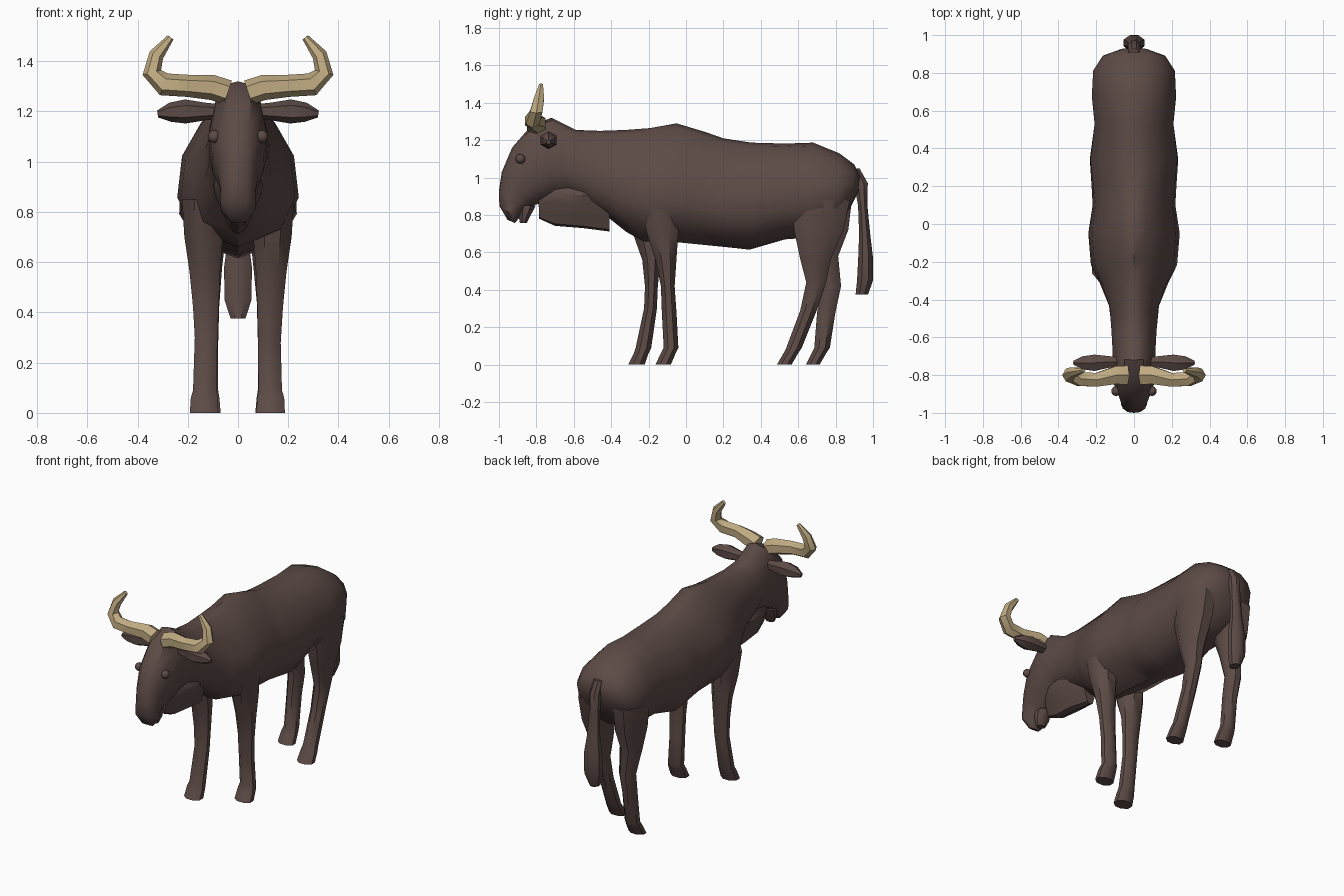
import bpy, bmesh, math
from mathutils import Vector


def material(name, rgb):
    m = bpy.data.materials.new(name)
    m.diffuse_color = (*rgb, 1)
    return m


HIDE = material("dark brown hide", (0.108, 0.070, 0.061))
HORN = material("tan horn", (0.52, 0.40, 0.22))


def skin(name, rings, mat, angle=42):
    """Join equal-length rings of points into a capped, shaded mesh."""
    bm = bmesh.new()
    loops = [[bm.verts.new(p) for p in r] for r in rings]
    n = len(loops[0])
    for a, b in zip(loops, loops[1:]):
        for i in range(n):
            j = (i + 1) % n
            bm.faces.new((a[i], a[j], b[j], b[i]))
    bm.faces.new(loops[0])
    bm.faces.new(loops[-1])
    bmesh.ops.recalc_face_normals(bm, faces=bm.faces)
    me = bpy.data.meshes.new(name)
    bm.to_mesh(me)
    bm.free()
    me.materials.append(mat)
    ob = bpy.data.objects.new(name, me)
    bpy.context.collection.objects.link(ob)
    bpy.ops.object.select_all(action='DESELECT')
    ob.select_set(True)
    bpy.context.view_layer.objects.active = ob
    bpy.ops.object.shade_smooth_by_angle(angle=math.radians(angle))
    return ob


# half cross-sections: (fraction from top to bottom, fraction of half width)
LEAN = [(0, 0), (.04, .26), (.22, .62), (.42, .92), (.68, 1), (.88, .75), (1, 0)]
ROUND = [(0, 0), (.03, .48), (.2, .84), (.44, 1), (.7, .95), (.92, .6), (1, 0)]
WEDGE = [(0, 0), (.02, .8), (.2, 1), (.4, .9), (.7, .6), (.95, .35), (1, 0)]


def section(ty, tz, by, bz, hw, k=0.0, pa=LEAN, pb=ROUND):
    """Mirrored ring between a top and a bottom point; k blends the profiles."""
    half = []
    for (t0, w0), (t1, w1) in zip(pa, pb):
        t, w = t0 + (t1 - t0) * k, (w0 + (w1 - w0) * k) * hw
        half.append((w, ty + (by - ty) * t, tz + (bz - tz) * t))
    return half + [(-x, y, z) for x, y, z in half[-2:0:-1]]


def tube(name, pts, u, mat=HIDE, v=None, n=8, angle=42):
    """Tube through (x, y, z, radius along u, radius across); v fixes ring planes."""
    u = Vector(u)
    cs = [Vector(p[:3]) for p in pts]
    rings = []
    for i, p in enumerate(pts):
        tan = (cs[min(i + 1, len(cs) - 1)] - cs[max(i - 1, 0)]).normalized()
        w = Vector(v) if v else tan.cross(u).normalized()
        rings.append([cs[i] + u * p[3] * math.cos(2 * math.pi * (j + .5) / n)
                      + w * p[4] * math.sin(2 * math.pi * (j + .5) / n) for j in range(n)])
    return skin(name, rings, mat, angle)


# body, neck and head in one skin, muzzle to rump
body = [
    (-.955, .775, -.915, .757, .035, 1),
    (-.998, .85, -.895, .78, .07, 1),
    (-1.0, .93, -.86, .83, .07, 1),
    (-.985, 1.03, -.82, .85, .08, 1),
    (-.93, 1.16, -.76, .87, .105, .9),
    (-.83, 1.275, -.68, .90, .118, .8),
    (-.72, 1.32, -.62, .90, .115, .8),
    (-.59, 1.255, -.54, .86, .122, .7),
    (-.46, 1.25, -.42, .79, .135, .4),
    (-.32, 1.255, -.32, .71, .18, .2),
    (-.19, 1.265, -.23, .66, .228, 0),
    (-.05, 1.29, -.05, .655, .242, 0),
    (.10, 1.245, .10, .64, .22, .1),
    (.20, 1.21, .20, .63, .228, .3),
    (.35, 1.187, .34, .615, .24, .5),
    (.53, 1.182, .53, .67, .215, .6),
    (.68, 1.187, .67, .68, .23, .6),
    (.82, 1.13, .80, .72, .22, .8),
    (.90, 1.07, .88, .84, .165, 1),
    (.93, 1.01, .92, .92, .07, 1),
]
skin("body_and_head", [section(*r) for r in body], HIDE)

# hanging throat flap
flap = [(-.79, .92, -.785, .78, .04), (-.70, .96, -.70, .742, .085),
        (-.55, .95, -.55, .73, .10), (-.41, .92, -.41, .712, .06)]
skin("dewlap", [section(*r, 0, WEDGE) for r in flap], HIDE, 30)

# lower lip
tube("chin", [(0, -.85, .85, .05, .05), (0, -.862, .80, .05, .035),
              (0, -.87, .757, .03, .02)], (1, 0, 0), v=(0, 1, 0))


# legs: rows of front edge y, back edge y, z, x, half width
def leg(name, side, rows):
    pts = [(side * x, (a + b) / 2, z, w * 1.06, (b - a) / 2 * 1.06) for a, b, z, x, w in rows]
    tube(name, pts, (1, 0, 0), v=(0, 1, 0))


leg("front_leg_right", 1, [
    (-.25, -.03, .85, .14, .085), (-.21, -.04, .70, .137, .078), (-.165, -.05, .56, .132, .062),
    (-.135, -.06, .42, .128, .052), (-.13, -.05, .28, .125, .046), (-.12, -.04, .09, .128, .048),
    (-.135, -.055, .06, .13, .055), (-.165, -.08, 0, .13, .058)])
leg("front_leg_left", -1, [
    (-.32, -.12, .85, .14, .085), (-.285, -.12, .70, .137, .078), (-.235, -.135, .56, .132, .062),
    (-.22, -.15, .42, .128, .052), (-.225, -.155, .30, .127, .046), (-.27, -.185, .09, .132, .048),
    (-.28, -.20, .06, .134, .055), (-.31, -.22, 0, .135, .058)])
leg("hind_leg_right", 1, [
    (.56, .88, .88, .13, .09), (.575, .845, .72, .13, .085), (.61, .775, .56, .127, .065),
    (.642, .75, .44, .122, .048), (.61, .70, .29, .12, .042), (.535, .62, .09, .122, .044),
    (.52, .60, .06, .123, .05), (.485, .565, 0, .123, .055)])
leg("hind_leg_left", -1, [
    (.60, .89, .88, .13, .09), (.63, .87, .72, .13, .085), (.68, .815, .58, .127, .065),
    (.725, .83, .42, .122, .048), (.70, .80, .28, .12, .042), (.685, .77, .09, .122, .044),
    (.67, .75, .06, .123, .05), (.64, .715, 0, .123, .055)])

# tail hanging behind
tube("tail", [(0, .90, 1.05, .03, .03), (0, .935, .97, .036, .04), (0, .945, .85, .035, .027),
              (0, .955, .70, .042, .032), (0, .96, .58, .06, .042), (0, .957, .45, .058, .046),
              (0, .94, .375, .032, .036)], (1, 0, 0), v=(0, 1, 0))

# paired ears, horns and eyes
for side, tag in ((1, "right"), (-1, "left")):
    tube("ear_" + tag, [(side * x, y, z, a, b) for x, y, z, a, b in (
        (.06, -.73, 1.20, .025, .028), (.13, -.73, 1.20, .035, .035), (.21, -.735, 1.20, .05, .048),
        (.27, -.735, 1.197, .04, .038), (.32, -.735, 1.19, .012, .014))], (0, 1, 0), n=6)
    tube("horn_" + tag, [(side * x, y, z, a, b) for x, y, z, a, b in (
        (.04, -.80, 1.275, .058, .05), (.10, -.80, 1.295, .055, .05), (.20, -.825, 1.302, .042, .044),
        (.295, -.82, 1.308, .042, .046), (.343, -.80, 1.355, .038, .038), (.325, -.785, 1.425, .03, .03),
        (.268, -.775, 1.495, .012, .014))], (0, 1, 0), HORN, n=6)
    bpy.ops.mesh.primitive_uv_sphere_add(segments=10, ring_count=6, radius=.026,
                                         location=(side * .095, -.885, 1.10))
    eye = bpy.context.object
    eye.name = "eye_" + tag
    eye.data.materials.append(HIDE)
    bpy.ops.object.shade_smooth_by_angle(angle=math.radians(50))
